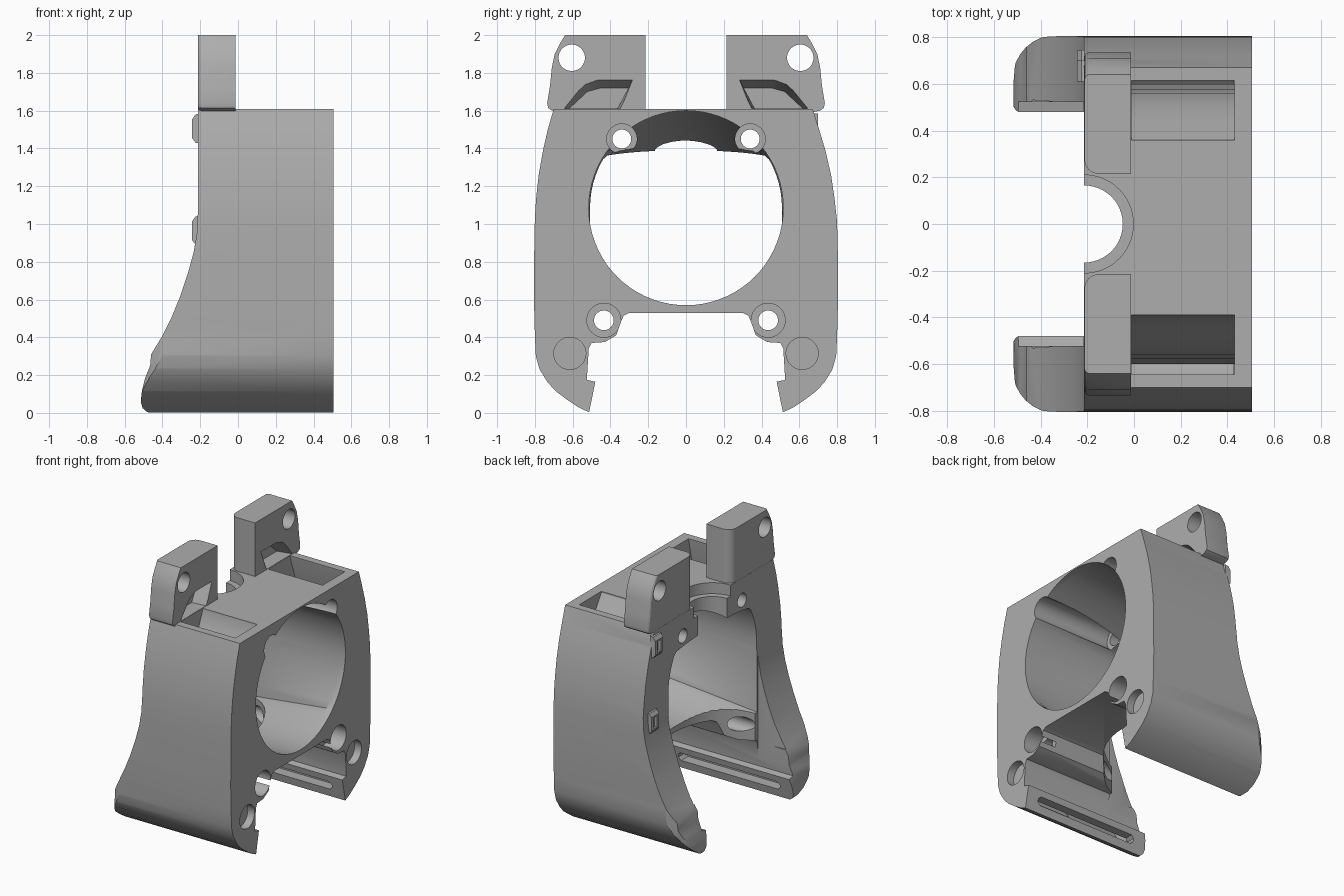
import bpy, bmesh, math
from mathutils import Vector

cube = bpy.data.objects.get("Cube")
if cube:
    bpy.data.objects.remove(cube, do_unlink=True)

grey = bpy.data.materials.new("matte grey")
grey.use_nodes = True
COLOR = (0.42, 0.42, 0.42, 1)
grey.diffuse_color = COLOR
grey.node_tree.nodes["Principled BSDF"].inputs["Base Color"].default_value = COLOR


def place(axis, u, v, w):
    """Point from profile coordinates u, v and the position w along the axis."""
    return Vector({"x": (w, u, v), "y": (u, w, v), "z": (u, v, w)}[axis])


def loft(name, rings):
    bm = bmesh.new()
    loops = [[bm.verts.new(p) for p in ring] for ring in rings]
    n = len(loops[0])
    for a, b in zip(loops, loops[1:]):
        for i in range(n):
            j = (i + 1) % n
            bm.faces.new((a[i], a[j], b[j], b[i]))
    bm.faces.new(loops[0])
    bm.faces.new(loops[-1])
    bmesh.ops.recalc_face_normals(bm, faces=bm.faces[:])
    mesh = bpy.data.meshes.new(name)
    bm.to_mesh(mesh)
    bm.free()
    mesh.materials.append(grey)
    ob = bpy.data.objects.new(name, mesh)
    bpy.context.scene.collection.objects.link(ob)
    return ob


def prism(name, axis, pts, a, b):
    return loft(name, [[place(axis, u, v, w) for u, v in pts] for w in (a, b)])


def rod(name, axis, u, v, r, a, b, n=40):
    pts = [(u + r * math.cos(i * math.tau / n), v + r * math.sin(i * math.tau / n)) for i in range(n)]
    return prism(name, axis, pts, a, b)


def box(name, x0, x1, y0, y1, z0, z1):
    return prism(name, "z", [(x0, y0), (x1, y0), (x1, y1), (x0, y1)], z0, z1)


def combine(target, tool, operation="DIFFERENCE"):
    mod = target.modifiers.new("shape", "BOOLEAN")
    mod.operation, mod.solver, mod.object = operation, "EXACT", tool
    bpy.context.view_layer.update()
    graph = bpy.context.evaluated_depsgraph_get()
    mesh = bpy.data.meshes.new_from_object(target.evaluated_get(graph))
    target.modifiers.clear()
    target.data = mesh
    bpy.data.objects.remove(tool, do_unlink=True)


def side(pts, s):
    return [(s * y, z) for y, z in pts]


# Shell: front outline, then trimmed by the side outline and the plan outline
lower = [(.803, .92), (.805, .6), (.80, .41), (.795, .3), (.775, .23), (.735, .165), (.69, .115),
         (.63, .07), (.57, .03), (.513, .003), (.48, .165), (.525, .175), (.515, .34), (.50, .37),
         (.43, .375), (.37, .41), (.345, .48), (.33, .515), (.3, .53)]
left_top = [(.67, 1.61), (.705, 1.5), (.738, 1.39), (.768, 1.26), (.787, 1.13), (.798, 1.03)]
right_top = [(.70, 1.61), (.732, 1.5), (.757, 1.39), (.78, 1.26), (.794, 1.13), (.80, 1.03)]
outline = left_top + lower + side(right_top + lower, -1)[::-1]
body = prism("duct_body", "x", outline, -.7, .505)
back_edge = [(.7, 1.8), (-.213, 1.8), (-.213, 1.05), (-.218, .95), (-.235, .85), (-.265, .74),
             (-.305, .62), (-.35, .51), (-.405, .4), (-.46, .31), (-.465, .25), (-.49, .19),
             (-.508, .12), (-.515, .06), (-.505, .025), (-.485, .007), (-.45, -.01), (.7, -.01)]
combine(body, prism("side_outline", "y", back_edge, -1, 1), "INTERSECT")
corner = [(-.33 - .19 * math.sin(a), .62 + .19 * math.cos(a))
          for a in [i * math.pi / 16 for i in range(9)]]
plan = [(.49, .81), (.6, .7)] + []
plan = [(.7, .815)] + corner + [(x, -y) for x, y in corner[::-1]] + [(.7, -.815)]
combine(body, prism("plan_outline", "z", plan, -1, 2), "INTERSECT")

# Mounting tabs with a rounded inner rear corner, an eyelet and an air recess
for s in (1, -1):
    tab_shape = [(.215, 1.59), (.215, 2), (.64, 2), (.665, 1.96), (.695, 1.9), (.71, 1.83),
                 (.72, 1.73), (.735, 1.64), (.73, 1.615), (.71, 1.6), (.66, 1.59)]
    tab = prism("tab", "x", side(tab_shape, s), -.212, -.013)
    bm = bmesh.new()
    bm.from_mesh(tab.data)
    edges = [e for e in bm.edges if all(v.co.x < -.2 and abs(v.co.y) < .22 for v in e.verts)]
    bmesh.ops.bevel(bm, geom=edges, offset=.06, segments=6, affect="EDGES", profile=.5)
    edges = [e for e in bm.edges if all(v.co.x < -.2 and abs(v.co.y) > .6 for v in e.verts)]
    bmesh.ops.bevel(bm, geom=edges, offset=.02, segments=3, affect="EDGES", profile=.5)
    bm.to_mesh(tab.data)
    bm.free()
    combine(tab, rod("eyelet", "x", s * .605, 1.88, .07, -.4, .2))
    recess = [(.34, 1.612), (.27, 1.79), (.46, 1.79), (.54, 1.76), (.66, 1.612)]
    recess_ob = loft("recess", [[(.05, y * s, z) for y, z in recess],
                                [(-.12, s * (.45 + (y - .45) * .8), 1.612 + (z - 1.612) * .6)
                                 for y, z in recess]])
    combine(tab, recess_ob)
    combine(body, tab, "UNION")

# Funnel from the round fan opening to the arched rear opening
def round_ring(x, n=72):
    return [(x, .515 * math.cos(i * math.tau / n), 1.085 + .515 * math.sin(i * math.tau / n))
            for i in range(n)]


def arch_ring(x, n=72):
    ring = []
    for i in range(n):
        c, s = math.cos(i * math.tau / n), math.sin(i * math.tau / n)
        k = 1 / max(abs(c), abs(s)) if s < 0 else 1
        ring.append((x, .508 * c * k, 1.085 + min(.513 * s * k, .24 + .065 * s)))
    return ring


combine(body, loft("funnel", [round_ring(.6), round_ring(.46), arch_ring(-.214), arch_ring(-.7)]))
combine(body, box("leg_gap", -.8, -.216, -.522, .522, .2, 1.3))
combine(body, rod("floor_notch", "z", -.43, 0, .53, .35, .64, 64))

# Round notch with a shallow step in the roof
combine(body, rod("roof_notch", "z", -.213, 0, .165, 1.2, 1.8, 48))
combine(body, rod("roof_step", "z", -.213, 0, .21, 1.53, 1.8, 48))

for s, dy in ((1, -.015), (-1, .015)):
    # Air passage from the roof down each leg
    passage = [(.375 + dy, 1.7), (.375 + dy, 1.6), (.44, 1.48), (.51, 1.36), (.56, 1.22), (.575, 1.08),
               (.575, .8), (.60, .5), (.60, .2), (.69, .2), (.745, .32), (.755, .6), (.755, .9),
               (.74, 1.13), (.70, 1.35), (.63 + dy, 1.6), (.63 + dy, 1.7)]
    combine(body, prism("passage", "x", side(passage, s), -.011, .43))
    chamber = [(.575, .235), (.705, .245), (.66, .15), (.565, .07), (.548, .13)]
    combine(body, prism("chamber", "x", side(chamber, s), -.42, .425))
    slot = [(-.41, .08), (-.39, .06), (.39, .06), (.41, .08), (.41, .1), (.39, .12), (-.39, .12), (-.41, .1)]
    combine(body, prism("outlet_slot", "y", slot, s * .44, s * .58))
    # Screw holes and blind sockets
    combine(body, rod("upper_screw", "x", s * .34, 1.45, .05, -.4, .6))
    combine(body, rod("upper_seat", "x", s * .34, 1.45, .08, -.12, .6))
    combine(body, rod("lower_screw", "x", s * .435, .49, .052, -.8, .6))
    combine(body, rod("lower_seat", "x", s * .435, .49, .09, .38, .6))
    combine(body, rod("socket", "x", s * .615, .315, .085, .45, .6))

# Small cable loops on the rear of the left leg
for z, y in ((1.505, .655), (.965, .70)):
    loop_shape = [(-.2, z - .08), (-.225, z - .075), (-.243, z - .05), (-.243, z + .05),
                  (-.225, z + .075), (-.2, z + .08)]
    clip = prism("cable_loop", "y", loop_shape, y - .045, y + .045)
    combine(clip, box("loop_slot", -.3, -.222, y - .018, y + .018, z - .04, z + .04))
    combine(body, clip, "UNION")

# Smooth the curved walls and keep hard edges
bpy.ops.object.select_all(action="DESELECT")
body.select_set(True)
bpy.context.view_layer.objects.active = body
bpy.ops.object.shade_smooth_by_angle(angle=math.radians(28))
